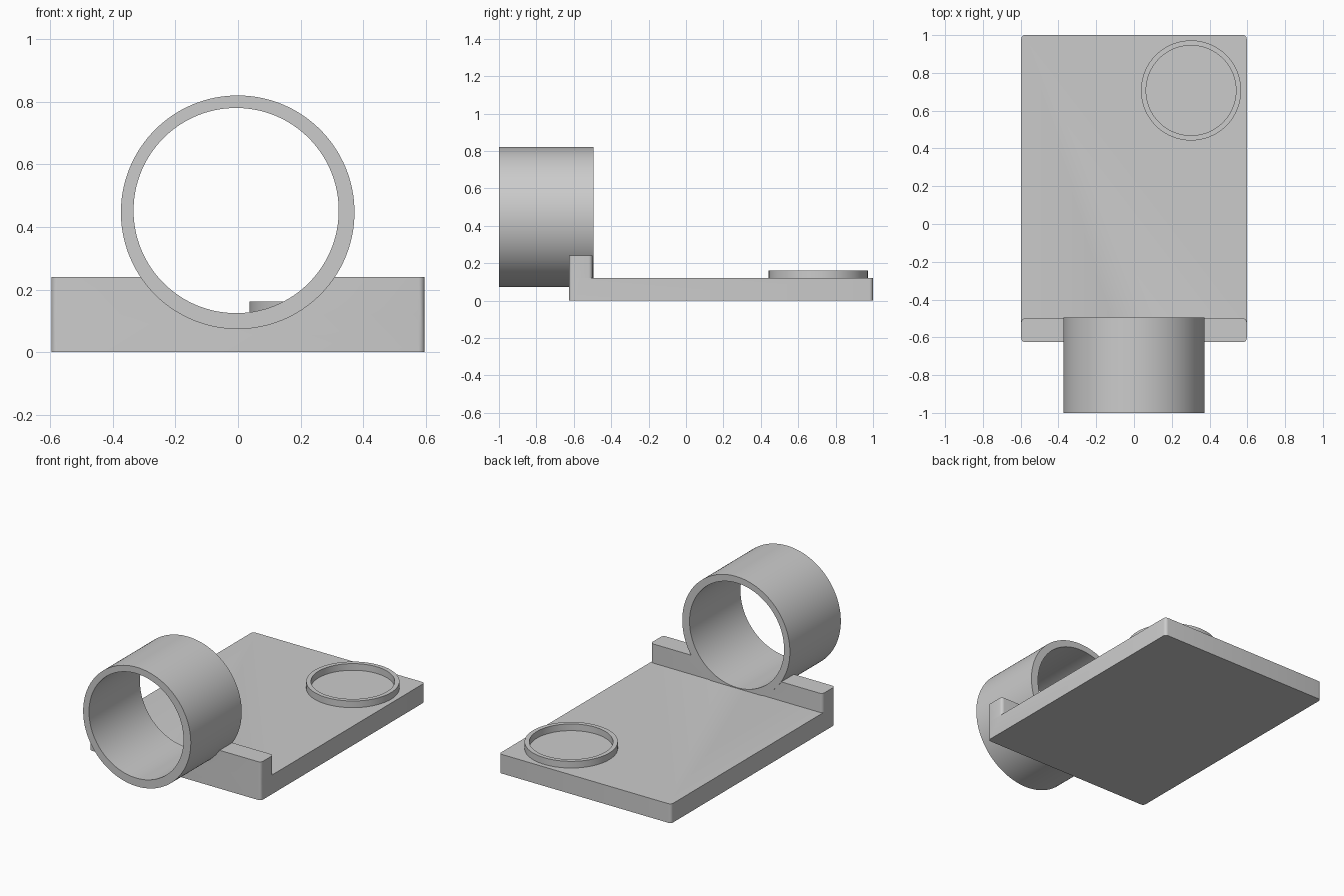
import bpy, bmesh, math
from mathutils import Matrix, Vector

if "Cube" in bpy.data.objects:
    bpy.data.objects.remove(bpy.data.objects["Cube"], do_unlink=True)

grey = bpy.data.materials.new("plain grey")
grey.use_nodes = True
colour = (0.6, 0.6, 0.6, 1)
grey.diffuse_color = colour
grey.node_tree.nodes["Principled BSDF"].inputs["Base Color"].default_value = colour


def add_object(name, bm):
    bmesh.ops.recalc_face_normals(bm, faces=bm.faces[:])
    mesh = bpy.data.meshes.new(name)
    bm.to_mesh(mesh)
    bm.free()
    mesh.materials.append(grey)
    obj = bpy.data.objects.new(name, mesh)
    bpy.context.collection.objects.link(obj)
    return obj


def rounded_box(name, low, high, radius):
    """Box with rounded upright corners."""
    low, high = Vector(low), Vector(high)
    bm = bmesh.new()
    bmesh.ops.create_cube(bm, size=1)
    for v in bm.verts:
        v.co = (low + high) / 2 + v.co * (high - low)
    upright = [e for e in bm.edges
               if abs(e.verts[0].co.z - e.verts[1].co.z) > 0.01]
    bmesh.ops.bevel(bm, geom=upright, offset=radius, segments=5,
                    profile=0.5, affect="EDGES")
    return add_object(name, bm)


def tube(name, outer, inner, shift, length, matrix, sides=128):
    """Hollow cylinder along local z; the bore may sit off centre."""
    bm = bmesh.new()
    loops = []
    for radius, offset, z in ((outer, (0, 0), 0), (outer, (0, 0), length),
                              (inner, shift, length), (inner, shift, 0)):
        loops.append([bm.verts.new((offset[0] + radius * math.cos(a),
                                    offset[1] + radius * math.sin(a), z))
                      for a in (math.tau * i / sides for i in range(sides))])
    for a, b in zip(loops, loops[1:] + loops[:1]):
        for i in range(sides):
            j = (i + 1) % sides
            bm.faces.new((a[i], a[j], b[j], b[i]))
    bm.transform(matrix)
    return add_object(name, bm)


def boolean(target, other, operation):
    mod = target.modifiers.new(operation.lower(), "BOOLEAN")
    mod.object, mod.operation, mod.solver = other, operation, "EXACT"
    bpy.context.view_layer.objects.active = target
    bpy.ops.object.modifier_apply(modifier=mod.name)
    bpy.data.objects.remove(other, do_unlink=True)


turn = Matrix.Rotation(math.radians(90), 4, "X")  # local z points to the front

# Base plate with an upright front wall, notched to let the bore through
base = rounded_box("base_plate", (-0.597, -0.625, 0), (0.597, 1, 0.12), 0.02)
wall = rounded_box("front_wall", (-0.597, -0.625, 0.12), (0.597, -0.5, 0.24), 0.02)
boolean(base, wall, "UNION")
bm = bmesh.new()
bmesh.ops.create_cone(bm, cap_ends=True, segments=128, radius1=0.352,
                      radius2=0.352, depth=0.3,
                      matrix=Matrix.Translation((-0.003, -0.648, 0.45)) @ turn)
boolean(base, add_object("notch_cutter", bm), "DIFFERENCE")

# Large tube lying front to back
holder = tube("holder_tube", 0.3735, 0.328, (-0.005, 0.0055), 0.505,
              Matrix.Translation((-0.001, -0.495, 0.447)) @ turn)

# Shallow ring on the back left corner of the plate
ring = tube("raised_ring", 0.265, 0.238, (0, 0), 0.047,
            Matrix.Translation((0.302, 0.707, 0.115)))

for obj in (base, holder, ring):
    bpy.ops.object.select_all(action="DESELECT")
    obj.select_set(True)
    bpy.context.view_layer.objects.active = obj
    bpy.ops.object.shade_smooth_by_angle(angle=math.radians(30))
